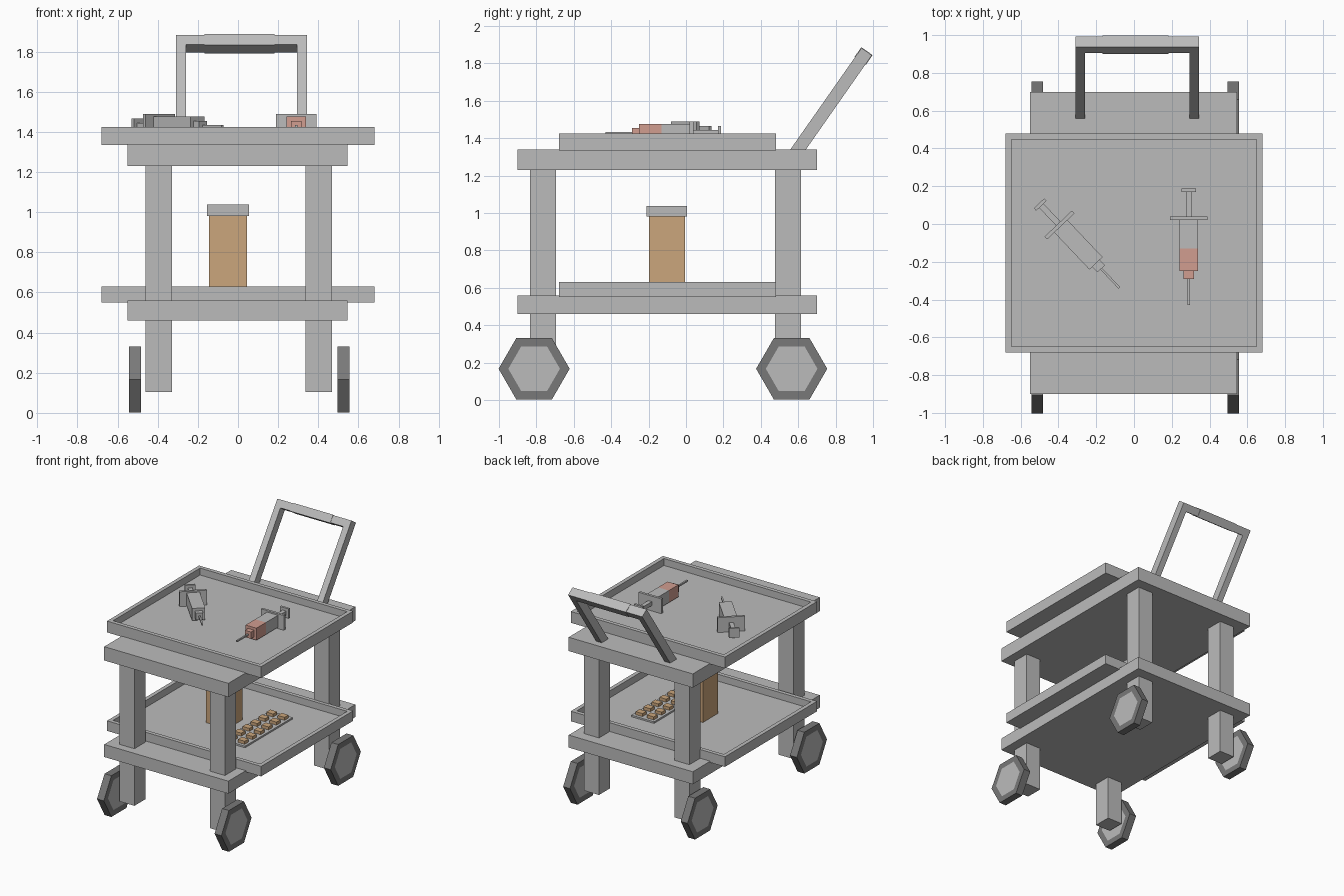
import bpy, bmesh
from math import radians
from mathutils import Matrix, Vector

cube = bpy.data.objects.get("Cube")
if cube:
    bpy.data.objects.remove(cube, do_unlink=True)


def material(name, rgb):
    m = bpy.data.materials.new(name)
    m.use_nodes = True
    color = (*rgb, 1.0)
    m.diffuse_color = color
    m.node_tree.nodes["Principled BSDF"].inputs["Base Color"].default_value = color
    return m


METAL = material("light grey metal", (0.5, 0.5, 0.5))
RUBBER = material("dark grey rubber", (0.19, 0.19, 0.19))
AMBER = material("amber plastic", (0.6, 0.38, 0.2))
LIQUID = material("pale red liquid", (0.64, 0.34, 0.28))


def finish(bm, name, mats, matrix):
    mesh = bpy.data.meshes.new(name)
    bm.normal_update()
    bm.to_mesh(mesh)
    bm.free()
    for m in mats:
        mesh.materials.append(m)
    obj = bpy.data.objects.new(name, mesh)
    obj.matrix_world = matrix
    bpy.context.collection.objects.link(obj)
    return obj


def box(name, x, y, z, mat=METAL, frame=Matrix(), recess=None):
    """Box spanning the (min, max) pairs; recess = (rim width, depth)."""
    bm = bmesh.new()
    size = [b - a for a, b in (x, y, z)]
    center = Vector([(a + b) / 2 for a, b in (x, y, z)])
    bmesh.ops.create_cube(bm, size=1, matrix=Matrix.Diagonal((*size, 1)))
    if recess:
        bm.normal_update()
        top = [f for f in bm.faces if f.normal.z > 0.9]
        bmesh.ops.inset_region(bm, faces=top, thickness=recess[0])
        bmesh.ops.inset_region(bm, faces=top, thickness=0.0005, depth=-recess[1])
    return finish(bm, name, [mat], frame @ Matrix.Translation(center))


def around(c, half):
    return (c - half, c + half)


# Two shelves, each carrying a shallow tray
for level, z, tray_z in (("lower", (0.46, 0.56), (0.55, 0.63)),
                         ("upper", (1.23, 1.34), (1.335, 1.425))):
    box(level + "_shelf", (-0.55, 0.545), (-0.90, 0.70), z)
    box(level + "_tray", (-0.68, 0.68), (-0.68, 0.48), tray_z, recess=(0.045, 0.055))


# Legs and hexagonal wheels
def wheel(name, x, y):
    bm = bmesh.new()
    bmesh.ops.create_cone(bm, cap_ends=True, segments=6,
                          radius1=0.19, radius2=0.19, depth=0.06)
    # Align a hexagon corner with the rolling direction
    corner = max(bm.verts, key=lambda v: v.co.y)
    if corner.co.y < 0.18:
        bmesh.ops.rotate(bm, verts=bm.verts, matrix=Matrix.Rotation(radians(30), 3, "Z"))
    bm.normal_update()
    caps = [f for f in bm.faces if abs(f.normal.z) > 0.9]
    bmesh.ops.inset_individual(bm, faces=caps, thickness=0.052)
    for f in caps:
        f.material_index = 1
    frame = Matrix.Translation((x, y, 0.167)) @ Matrix.Rotation(radians(90), 4, "Y")
    finish(bm, name, [RUBBER, METAL], frame)


for side, leg_x, wheel_x in (("right", -0.395, -0.512), ("left", 0.403, 0.525)):
    for end, leg_y, wheel_y in (("front", -0.765, -0.812), ("back", 0.545, 0.565)):
        tag = end + "_" + side
        box(tag + "_leg", around(leg_x, 0.066), around(leg_y, 0.07), (0.105, 1.25))
        wheel(tag + "_wheel", wheel_x, wheel_y)

# Push handle, leaning backward
lean = Matrix.Translation((0.0175, 0.60, 1.34)) @ Matrix.Rotation(radians(-35), 4, "X")
for side, x in (("right", -0.302), ("left", 0.302)):
    box(side + "_handle_bar", around(x, 0.025), around(0, 0.034), (-0.05, 0.638), frame=lean)
box("handle_crossbar", around(0, 0.277), around(0, 0.034), (0.58, 0.638), frame=lean)
box("handle_grip", around(-0.01, 0.175), around(0, 0.037), (0.577, 0.641), frame=lean)


# Syringes lying on the upper tray, needle toward local -y
def syringe(prefix, x, y, turn, filled):
    frame = Matrix.Translation((x, y, 1.428)) @ Matrix.Rotation(radians(turn), 4, "Z")
    front = LIQUID if filled else METAL
    parts = (("barrel", 0.048, (-0.16, -0.005), 0.048, METAL),
             ("barrel_front", 0.048, (-0.28, -0.16), 0.048, front),
             ("nozzle", 0.027, (-0.32, -0.28), 0.027, front),
             ("needle", 0.006, (-0.46, -0.32), 0.006, METAL),
             ("flange", 0.1, (-0.01, 0.01), 0.06, METAL),
             ("plunger_rod", 0.016, (0.01, 0.14), 0.016, METAL),
             ("plunger_end", 0.038, (0.14, 0.158), 0.038, METAL))
    for part, half_x, span, half_z, mat in parts:
        box(prefix + "_" + part, around(0, half_x), span, around(0, half_z), mat, frame)


syringe("filled_syringe", 0.29, 0.03, 0, True)
syringe("empty_syringe", -0.394, -0.005, 43.5, False)

# Bottle on the lower tray
box("bottle", around(-0.05, 0.095), around(-0.102, 0.096), (0.575, 0.98), AMBER)
box("bottle_lid", around(-0.05, 0.105), around(-0.102, 0.108), (0.98, 1.037))

# Blister pack with two columns of pills
box("blister_pack", (0.135, 0.335), (-0.39, 0.21), (0.575, 0.588))
for col in range(2):
    for row in range(6):
        box(f"pill_{col}_{row}", around(0.185 + 0.1 * col, 0.03),
            around(-0.34 + 0.1 * row, 0.025), (0.585, 0.612), AMBER)
